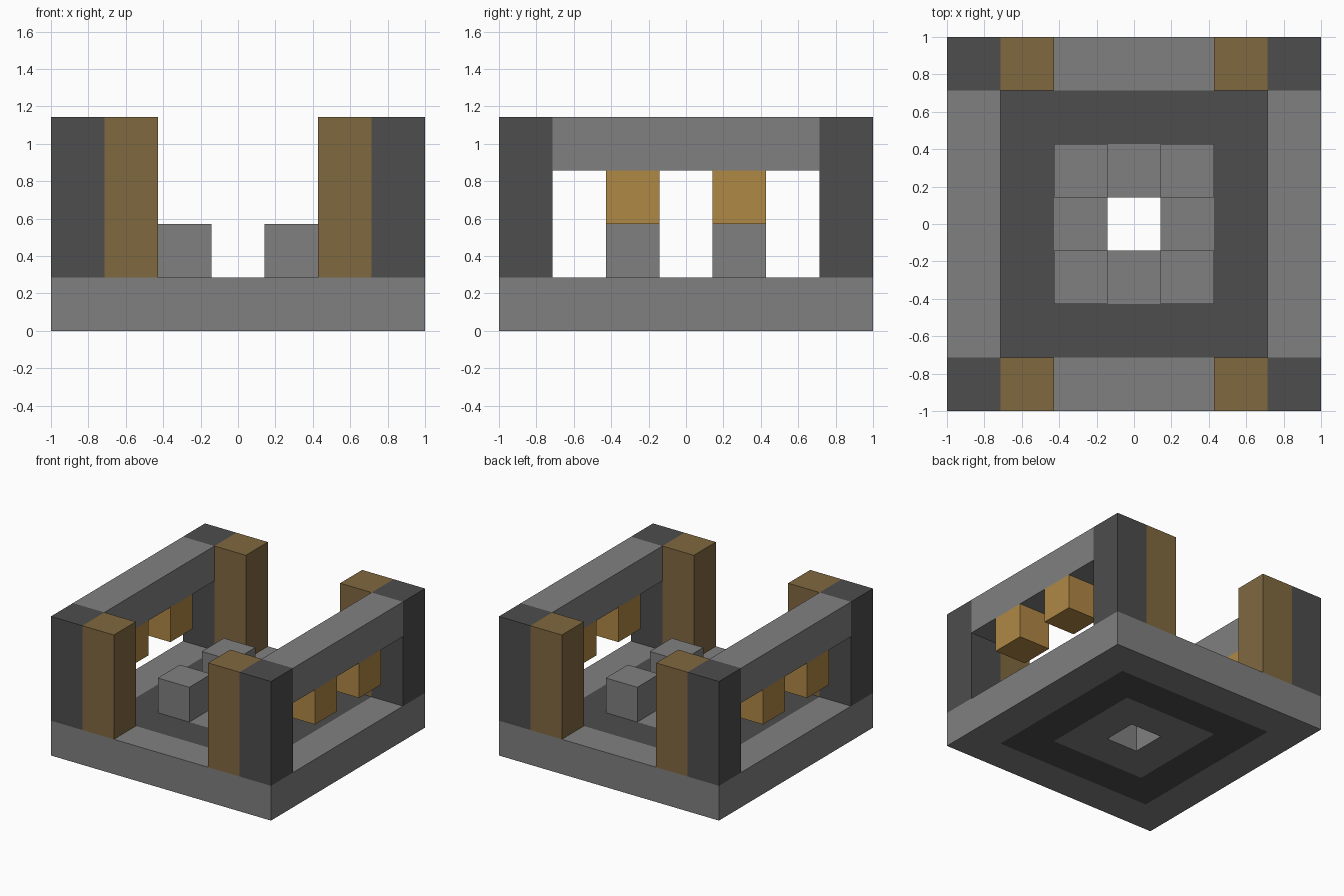
import bpy
import bmesh
from mathutils import Matrix

U = 2 / 7  # side of one block

default = bpy.data.objects.get("Cube")
if default:
    bpy.data.objects.remove(default, do_unlink=True)


def material(name, colour):
    m = bpy.data.materials.new(name)
    m.use_nodes = True
    m.diffuse_color = (*colour, 1)
    m.node_tree.nodes["Principled BSDF"].inputs["Base Color"].default_value = (*colour, 1)
    return m


light_stone = material("light stone", (0.216, 0.216, 0.216))
dark_stone = material("dark stone", (0.074, 0.074, 0.074))
wood = material("brown wood", (0.216, 0.138, 0.051))
amber = material("amber lantern", (0.434, 0.246, 0.060))


def finish(name, bm, *mats):
    bmesh.ops.recalc_face_normals(bm, faces=bm.faces)
    mesh = bpy.data.meshes.new(name)
    bm.to_mesh(mesh)
    bm.free()
    for m in mats:
        mesh.materials.append(m)
    obj = bpy.data.objects.new(name, mesh)
    bpy.context.collection.objects.link(obj)
    return obj


def box(name, centre, size, mat):
    """Box with centre and size counted in blocks."""
    bm = bmesh.new()
    bmesh.ops.create_cube(bm, size=1)
    bmesh.ops.transform(bm, matrix=Matrix.Diagonal((*[s * U for s in size], 1)), verts=bm.verts)
    bmesh.ops.translate(bm, vec=[c * U for c in centre], verts=bm.verts)
    return finish(name, bm, mat)


# Floor slab: concentric square rings around an open shaft
corners = [(-1, -1), (1, -1), (1, 1), (-1, 1)]
bm = bmesh.new()
loops = {}
for z in (0, 1):
    for half in (0.5, 1.5, 2.5, 3.5):
        loops[z, half] = [bm.verts.new((x * half * U, y * half * U, z * U)) for x, y in corners]


def bridge(a, b, index):
    for i in range(4):
        j = (i + 1) % 4
        bm.faces.new((a[i], a[j], b[j], b[i])).material_index = index


for z in (0, 1):
    for half, index in ((0.5, 0), (1.5, 1), (2.5, 0)):
        bridge(loops[z, half], loops[z, half + 1], index)
for half in (0.5, 3.5):
    bridge(loops[0, half], loops[1, half], 0)
finish("floor_slab", bm, light_stone, dark_stone)

# Parts repeated in each quarter
for x, y in corners:
    tag = ("front" if y < 0 else "back") + ("_left" if x > 0 else "_right")
    box(tag + "_corner_pillar", (x * 3, y * 3, 2.5), (1, 1, 3), dark_stone)
    box(tag + "_wood_post", (x * 2, y * 3, 2.5), (1, 1, 3), wood)
    box(tag + "_centre_block", (x, y, 1.5), (1, 1, 1), light_stone)
    box(tag + "_lantern", (x * 3, y, 2.5), (1, 1, 1), amber)

# Side beams resting between the corner pillars
for x, side in ((-1, "right"), (1, "left")):
    box(side + "_beam", (x * 3, 0, 3.5), (1, 5, 1), light_stone)
